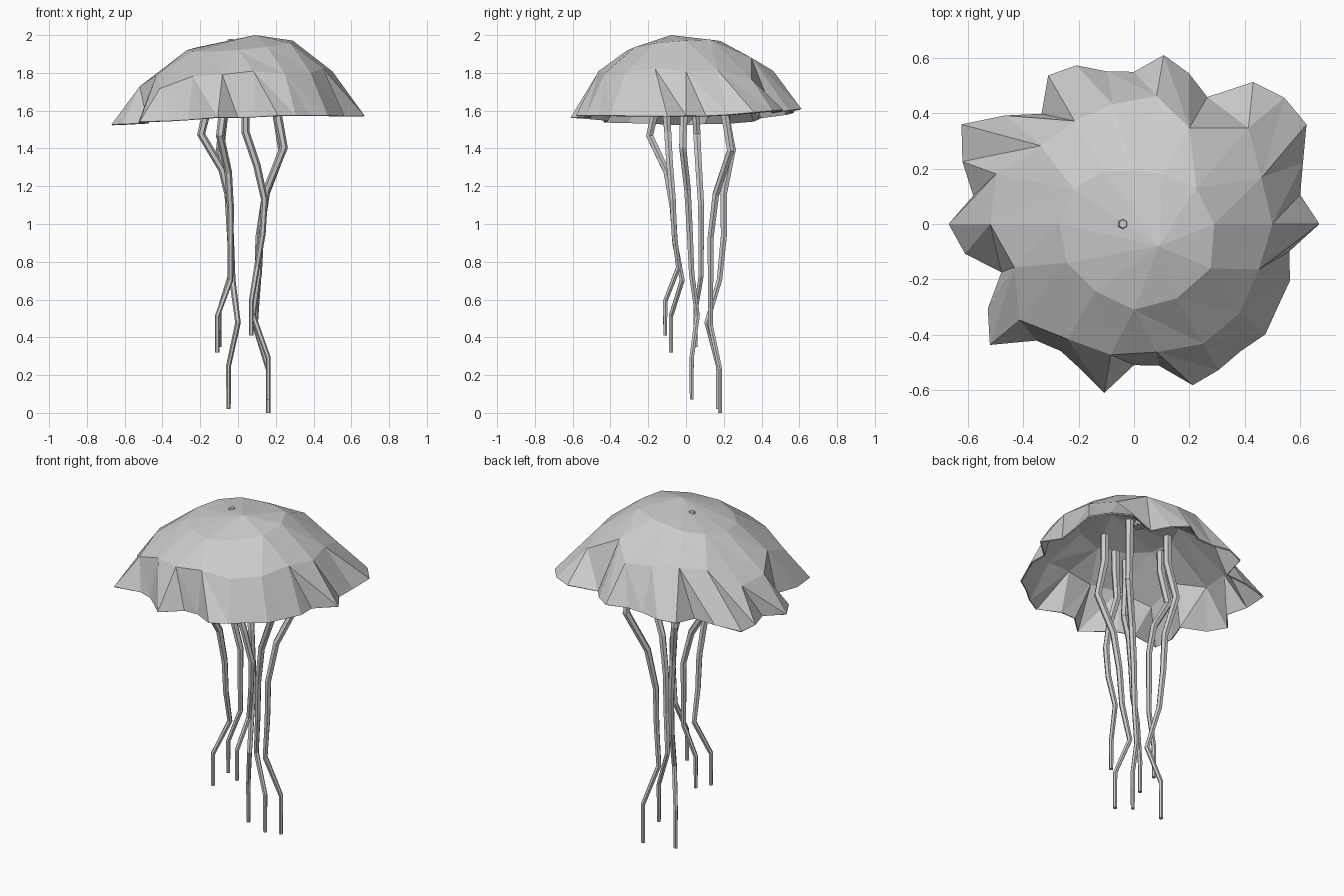
import bpy, bmesh, math
from mathutils import Vector

if "Cube" in bpy.data.objects:
    bpy.data.objects.remove(bpy.data.objects["Cube"])

# Bell radii in hundredths, evenly spaced around each ring
RIM = [67, 61, 65, 72, 71, 67, 53, 58, 62, 55, 56, 61, 62, 52, 61, 72, 66, 59,
       67, 62, 51, 61, 68, 55, 53, 56, 62, 51, 52, 62, 61, 60, 62, 60, 60, 57]
FOLD = [50, 49, 54, 40, 47, 44, 43, 44, 53, 52, 46, 54, 48, 48, 47, 50, 50, 48]
CROWN = [29, 26, 21, 19, 22, 25, 27, 28, 28, 31, 31, 32]


def ring(bm, radii, height):
    verts = []
    for k, r in enumerate(radii):
        a = math.tau * k / len(radii)
        x, y = r / 100 * math.cos(a), r / 100 * math.sin(a)
        verts.append(bm.verts.new((x, y, height(x, y, r / 100))))
    return verts


def stitch(bm, outer, inner):
    n, m, i, j = len(outer), len(inner), 0, 0
    while i < n or j < m:
        a, b = outer[i % n], inner[j % m]
        if j >= m or (i < n and (i + 1) / n <= (j + 1) / m):
            i += 1
            bm.faces.new((a, outer[i % n], b))
        else:
            j += 1
            bm.faces.new((a, inner[j % m], b))


# Bell: flared scalloped skirt, shoulder and off-centre apex
bm = bmesh.new()
rim = ring(bm, RIM, lambda x, y, r: 1.55 + .035 * x + .05 * y * y + .1 * max(0, y) ** 2)
fold = ring(bm, FOLD, lambda x, y, r: 1.805 - .9 * (r - .47) + .06 * x)
crown = ring(bm, CROWN, lambda x, y, r: 1.945 + .09 * x + .08 * y)
stitch(bm, rim, fold)
stitch(bm, fold, crown)
apex = bm.verts.new((.09, -.08, 2))
for k, v in enumerate(crown):
    bm.faces.new((v, crown[(k + 1) % len(crown)], apex))
bmesh.ops.recalc_face_normals(bm, faces=bm.faces)
if sum(f.normal.z for f in bm.faces) < 0:
    bmesh.ops.reverse_faces(bm, faces=bm.faces)
mesh = bpy.data.meshes.new("bell")
bm.to_mesh(mesh)
bm.free()
bell = bpy.data.objects.new("bell", mesh)
bpy.context.collection.objects.link(bell)
shell = bell.modifiers.new("thickness", 'SOLIDIFY')
shell.thickness = .008
shell.offset = -1


# Tentacles: kinked six-sided tapering tubes with evenly spaced kinks
def tentacle(name, top, waist, low, tip, swell=.25):
    top, waist, low, end = Vector(top), Vector(waist), Vector(low), Vector(tip[:2])
    bulge = top + (top - Vector((.03, .02))) * swell
    kinks = [top, top, bulge, waist.lerp(top, .4), waist, waist.lerp(low, .25), low, end, end]
    curve = bpy.data.curves.new(name, 'CURVE')
    curve.dimensions = '3D'
    curve.bevel_depth = 1
    curve.bevel_resolution = 1
    curve.use_fill_caps = True
    s = curve.splines.new('POLY')
    s.use_smooth = False
    s.points.add(len(kinks) - 1)
    for k, p in enumerate(kinks):
        z = 1.85 + (tip[2] - 1.85) * k / 8
        s.points[k].co = (p.x, p.y, min(z, 1.79), 1)
        s.points[k].radius = .025 - .0017 * k
    bpy.context.collection.objects.link(bpy.data.objects.new(name, curve))


tentacle("back_left_tentacle", (-.07, .20), (-.04, .20), (0, .11), (-.05, .17, .02))
tentacle("back_right_tentacle", (.20, .20), (.11, .13), (.09, .13), (.16, .18, 0), .2)
tentacle("right_tentacle", (.20, -.01), (.12, .02), (.08, .06), (.16, .03, .07))
tentacle("front_left_tentacle", (-.07, -.15), (-.04, -.07), (-.04, -.02), (-.11, -.08, .32))
tentacle("left_tentacle", (-.15, .05), (-.04, .08), (-.04, .08), (-.10, .05, .35))
tentacle("front_tentacle", (.04, -.11), (.14, -.07), (.10, -.04), (.07, -.11, .41), -.1)

# Small nub breaking through the crown
bpy.ops.mesh.primitive_cone_add(vertices=6, radius1=.035, radius2=.015, depth=.05, location=(-.04, 0, 1.955))
bpy.context.object.name = "crown_nub"
